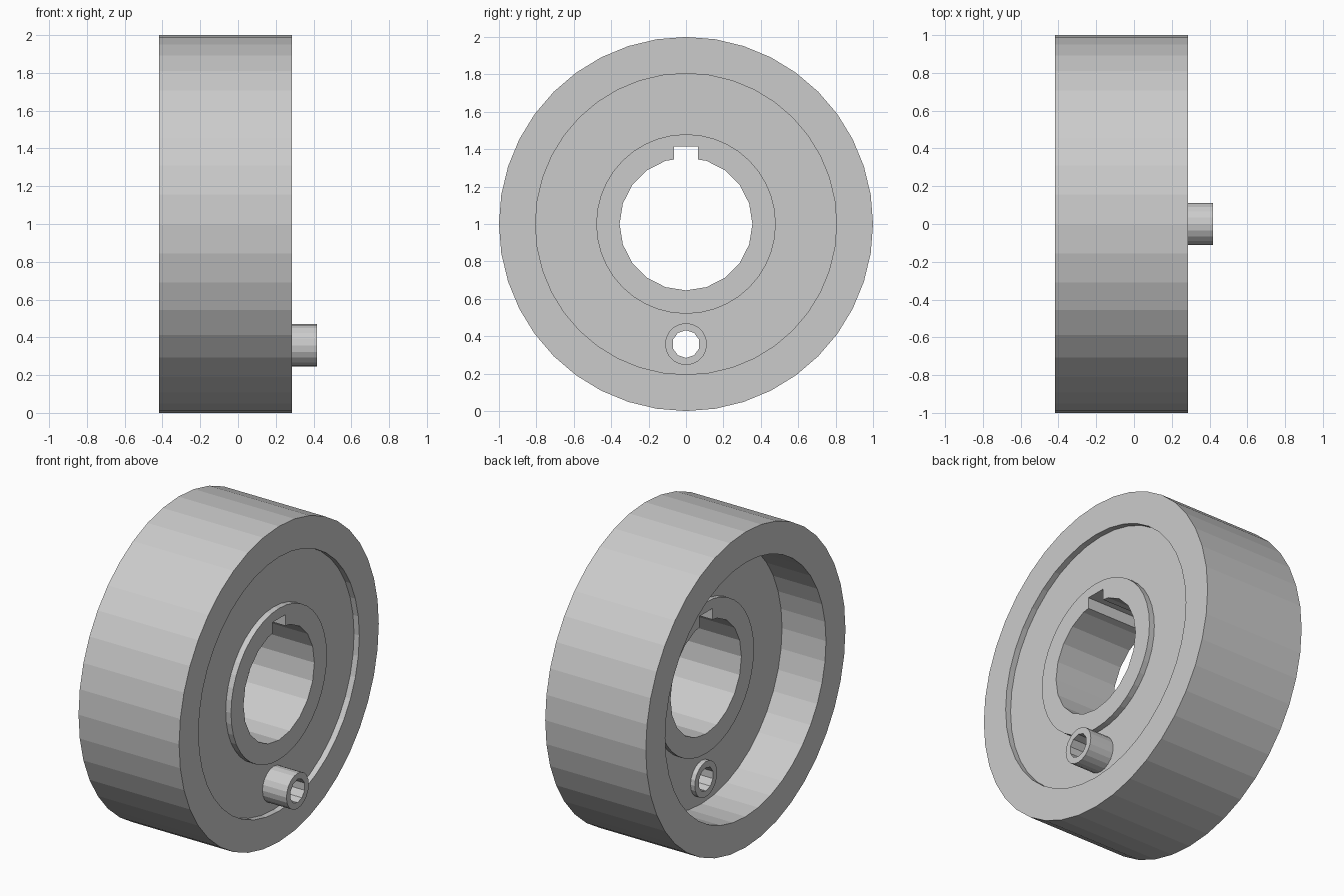
import bpy, bmesh
from math import sin, cos, tau

if "Cube" in bpy.data.objects:
    bpy.data.objects.remove(bpy.data.objects["Cube"])

AXIS_Z = 1.0
PIN_Z = 0.358


def turned(name, rings, sides, cz):
    """Solid turned about the x direction; rings are (x, radius), both ends capped."""
    bm = bmesh.new()
    loops = [[bm.verts.new((x, r * sin(tau * i / sides), cz + r * cos(tau * i / sides)))
              for i in range(sides)] for x, r in rings]
    for a, b in zip(loops, loops[1:]):
        for i in range(sides):
            j = (i + 1) % sides
            bm.faces.new((a[i], a[j], b[j], b[i]))
    bm.faces.new(loops[0])
    bm.faces.new(loops[-1])
    bmesh.ops.recalc_face_normals(bm, faces=bm.faces[:])
    mesh = bpy.data.meshes.new(name)
    bm.to_mesh(mesh)
    bm.free()
    obj = bpy.data.objects.new(name, mesh)
    bpy.context.collection.objects.link(obj)
    return obj


def cut(target, cutter):
    mod = target.modifiers.new("cut", 'BOOLEAN')
    mod.operation = 'DIFFERENCE'
    mod.solver = 'EXACT'
    mod.object = cutter
    bpy.context.view_layer.objects.active = target
    bpy.ops.object.modifier_apply(modifier=mod.name)
    bpy.data.objects.remove(cutter)


# Wheel: hub, thin web and deep rim turned in one profile
wheel = turned("wheel", [
    (-0.14, 0.48), (-0.11, 0.48), (-0.11, 0.805), (-0.418, 0.805),
    (-0.418, 1.0), (0.287, 1.0), (0.287, 0.805), (0.25, 0.805),
    (0.25, 0.48), (0.287, 0.48)], 40, AXIS_Z)

# Shaft bore
cut(wheel, turned("bore_cutter", [(-0.6, 0.355), (0.6, 0.355)], 20, AXIS_Z))

# Keyway above the bore
bpy.ops.mesh.primitive_cube_add(size=1, location=(0, 0, 1.265))
key = bpy.context.object
key.scale = (1.2, 0.13, 0.30)
cut(wheel, key)

# Socket in the web that takes the crank pin
cut(wheel, turned("socket_cutter", [(-0.3, 0.092), (0.35, 0.092)], 20, PIN_Z))

# Hollow crank pin
pin = turned("crank_pin", [(-0.14, 0.112), (0.418, 0.112)], 20, PIN_Z)
cut(pin, turned("pin_hole_cutter", [(-0.6, 0.074), (0.6, 0.074)], 10, PIN_Z))
